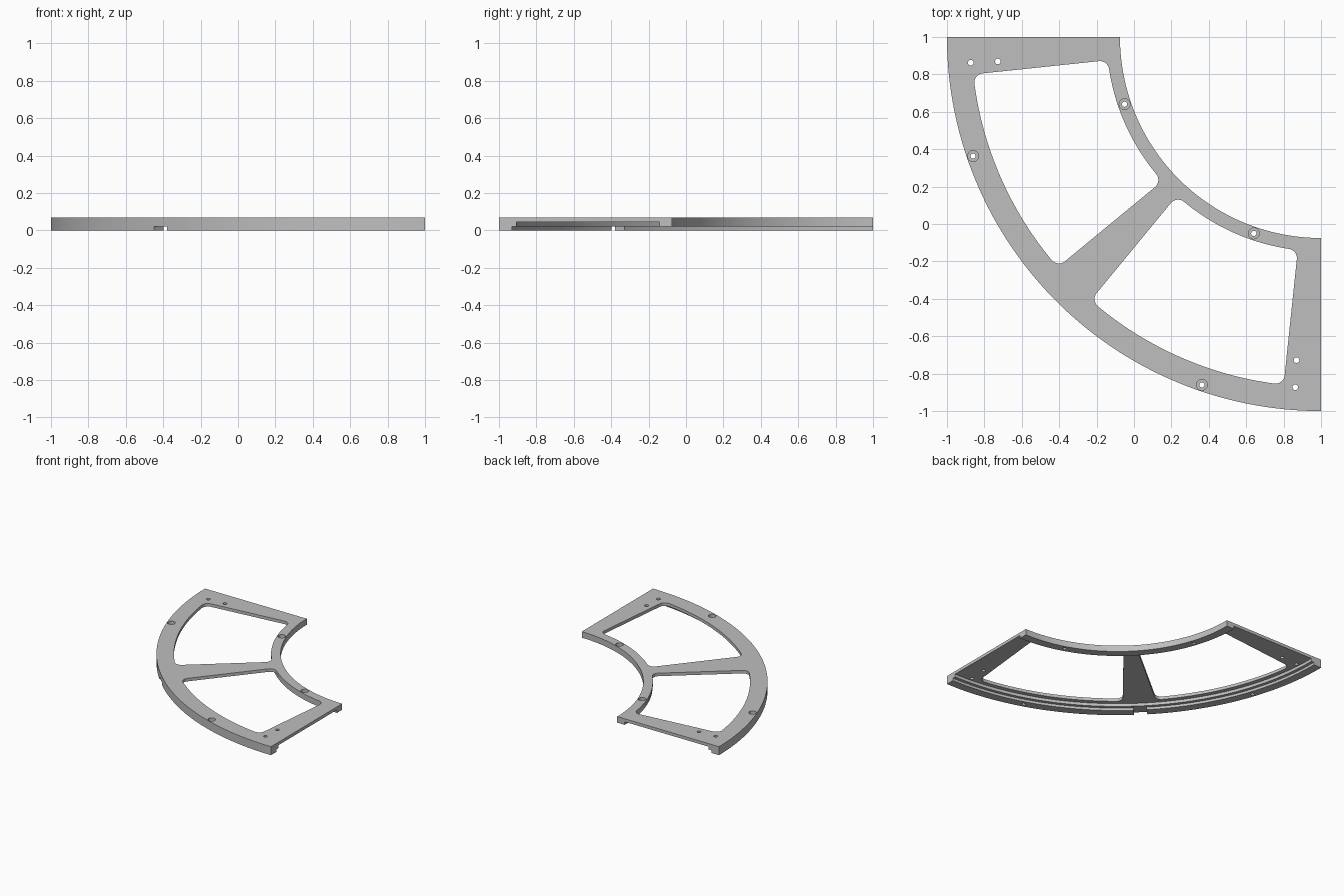
import bpy, bmesh, math
from mathutils import Vector

if "Cube" in bpy.data.objects:
    bpy.data.objects.remove(bpy.data.objects["Cube"])

CENTRE = Vector((1.0, 1.0))      # centre of the quarter ring
TOP = 0.07

grey = bpy.data.materials.new("plain grey")
grey.diffuse_color = (0.52, 0.52, 0.52, 1)
grey.use_nodes = True
grey.node_tree.nodes["Principled BSDF"].inputs["Base Color"].default_value = grey.diffuse_color


def make_object(name, bm):
    bmesh.ops.recalc_face_normals(bm, faces=bm.faces[:])
    mesh = bpy.data.meshes.new(name)
    bm.to_mesh(mesh)
    bm.free()
    mesh.materials.append(grey)
    obj = bpy.data.objects.new(name, mesh)
    bpy.context.collection.objects.link(obj)
    return obj


def to_world(p):
    """Local quadrant coordinates run from the ring centre towards -x and -y."""
    return CENTRE - p


def polar(r, a):
    return Vector((r * math.cos(a), r * math.sin(a)))


def prism(name, points, z0, z1):
    bm = bmesh.new()
    low = [bm.verts.new((*to_world(p), z0)) for p in points]
    high = [bm.verts.new((*to_world(p), z1)) for p in points]
    bm.faces.new(low)
    bm.faces.new(high)
    n = len(points)
    for i in range(n):
        j = (i + 1) % n
        bm.faces.new((low[i], low[j], high[j], high[i]))
    return make_object(name, bm)


def circle(c, r, n=32):
    return [c + polar(r, 2 * math.pi * i / n) for i in range(n)]


# Ring body: stepped section swept through a quarter turn
section = [(1.075, 0.02), (1.143, 0.02), (1.143, 0.045), (1.905, 0.045), (1.905, 0.021),
           (1.93, 0.021), (1.93, 0), (2.0, 0), (2.0, TOP), (1.075, TOP)]
STEPS = 96
bm = bmesh.new()
rings = []
for i in range(STEPS + 1):
    a = math.pi / 2 * i / STEPS
    rings.append([bm.verts.new((*to_world(polar(r, a)), z)) for r, z in section])
for r0, r1 in zip(rings, rings[1:]):
    for k in range(len(section)):
        m = (k + 1) % len(section)
        bm.faces.new((r0[k], r0[m], r1[m], r1[k]))
bm.faces.new(rings[0])
bm.faces.new(rings[-1])
frame = make_object("ring_frame", bm)


# Window outline: two arcs and two straight sides with rounded corners
FILLET, R_IN, R_OUT = 0.05, 1.146, 1.87


def corner(p, d, n, r, sign):
    """Fillet at the meeting of a straight side and an arc of radius r."""
    rc = r - sign * FILLET
    q = p + n * FILLET
    b = q.dot(d)
    c = q + d * (-b + math.sqrt(b * b - q.dot(q) + rc * rc))
    a_line = math.atan2(-n.y, -n.x)
    radial = c.normalized() * sign
    a_arc = math.atan2(radial.y, radial.x)
    turn = (a_arc - a_line + math.pi) % (2 * math.pi) - math.pi
    pts = [c + polar(FILLET, a_line + turn * i / 10) for i in range(11)]
    return pts, math.atan2(c.y, c.x)


def window_outline():
    p1, p2 = Vector((1.203, 0.131)), Vector((0.904, 0.816))
    d1 = (Vector((1.813, 0.195)) - p1).normalized()
    d2 = (Vector((1.364, 1.195)) - p2).normalized()
    n1, n2 = Vector((-d1.y, d1.x)), Vector((d2.y, -d2.x))
    o1, ao1 = corner(p1, d1, n1, R_OUT, 1)
    o2, ao2 = corner(p2, d2, n2, R_OUT, 1)
    i1, ai1 = corner(p1, d1, n1, R_IN, -1)
    i2, ai2 = corner(p2, d2, n2, R_IN, -1)
    N = 40
    outer = [polar(R_OUT, ao1 + (ao2 - ao1) * k / N) for k in range(1, N)]
    inner = [polar(R_IN, ai2 + (ai1 - ai2) * k / N) for k in range(1, N)]
    return o1 + outer + o2[::-1] + i2 + inner + i1[::-1]


def mirrored(points):
    return [Vector((p.y, p.x)) for p in points]


cutters = []


def cut_pair(name, points, z0, z1):
    cutters.append(prism(name, points, z0, z1))
    cutters.append(prism(name + "_mirror", mirrored(points), z0, z1))


cut_pair("window_cutter", window_outline(), -0.1, 0.2)

# Plain holes in the end plates
for c in ((1.873, 0.138), (1.728, 0.131)):
    cut_pair("end_hole_cutter", circle(Vector(c), 0.015), -0.1, 0.2)

# Counterbored holes in the inner and outer rims
for r in (1.11, 1.966):
    c = polar(r, math.radians(18.9))
    cut_pair("rim_hole_cutter", circle(c, 0.014), -0.1, 0.2)
    cut_pair("counterbore_cutter", circle(c, 0.029), 0.04, 0.2)

# Notch under the middle of the outer rim
u = polar(1, math.pi / 4)
v = Vector((-u.y, u.x)) * 0.05
cutters.append(prism("notch_cutter", [u * 1.915 - v, u * 2.1 - v, u * 2.1 + v, u * 1.915 + v],
                     -0.1, 0.0215))

for cutter in cutters:
    mod = frame.modifiers.new(cutter.name, 'BOOLEAN')
    mod.operation = 'DIFFERENCE'
    mod.solver = 'EXACT'
    mod.object = cutter

# Bake the cuts, then drop the cutters
depsgraph = bpy.context.evaluated_depsgraph_get()
result = bpy.data.meshes.new_from_object(frame.evaluated_get(depsgraph))
frame.modifiers.clear()
frame.data = result
for cutter in cutters:
    bpy.data.objects.remove(cutter)

bpy.context.view_layer.objects.active = frame
frame.select_set(True)
bpy.ops.object.shade_smooth_by_angle(angle=math.radians(30))
